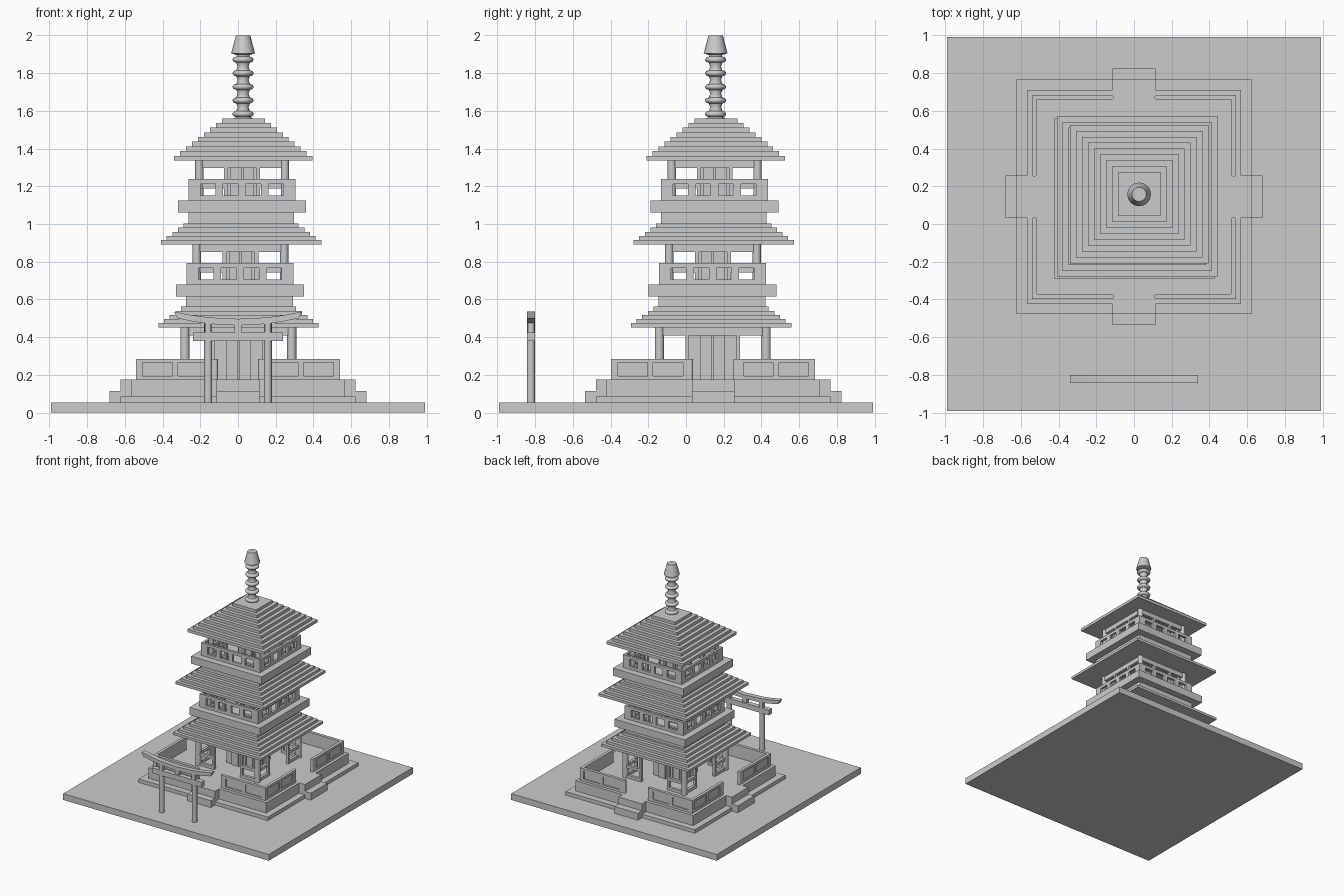
import bpy, math
from mathutils import Vector

cube = bpy.data.objects.get("Cube")
if cube:
    bpy.data.objects.remove(cube, do_unlink=True)

stone = bpy.data.materials.new("plain_grey")
stone.use_nodes = True
GREY = (0.6, 0.6, 0.6, 1)
stone.diffuse_color = GREY
stone.node_tree.nodes["Principled BSDF"].inputs["Base Color"].default_value = GREY


def mesh_object(name, verts, faces):
    me = bpy.data.meshes.new(name)
    me.from_pydata(verts, [], faces)
    me.materials.append(stone)
    ob = bpy.data.objects.new(name, me)
    bpy.context.collection.objects.link(ob)
    return ob


def boxes(name, spans, center=(0, 0), sides=1):
    """One object made of boxes (x0, x1, y0, y1, z0, z1), repeated in quarter turns."""
    verts, faces = [], []
    for k in range(sides):
        c, s = round(math.cos(k * math.pi / 2)), round(math.sin(k * math.pi / 2))
        for x0, x1, y0, y1, z0, z1 in spans:
            n = len(verts)
            for z in (z0, z1):
                for x, y in ((x0, y0), (x1, y0), (x1, y1), (x0, y1)):
                    verts.append((center[0] + c * x - s * y, center[1] + s * x + c * y, z))
            faces += [[n + 3, n + 2, n + 1, n], [n + 4, n + 5, n + 6, n + 7]]
            faces += [[n + i, n + (i + 1) % 4, n + (i + 1) % 4 + 4, n + i + 4] for i in range(4)]
    return mesh_object(name, verts, faces)


def slab(name, half, z0, z1, center):
    return boxes(name, [(-half, half, -half, half, z0, z1)], center)


def lathe(name, profile, center, n=16):
    """Revolve (radius, z) points around a vertical axis and cap both ends."""
    verts = [(center[0] + r * math.cos(2 * math.pi * i / n),
              center[1] + r * math.sin(2 * math.pi * i / n), z)
             for r, z in profile for i in range(n)]
    faces = [[j * n + i, j * n + (i + 1) % n, (j + 1) * n + (i + 1) % n, (j + 1) * n + i]
             for j in range(len(profile) - 1) for i in range(n)]
    last = (len(profile) - 1) * n
    faces += [list(range(n))[::-1], [last + i for i in range(n)]]
    ob = mesh_object(name, verts, faces)
    bpy.ops.object.select_all(action="DESELECT")
    ob.select_set(True)
    bpy.context.view_layer.objects.active = ob
    bpy.ops.object.shade_smooth_by_angle(angle=math.radians(40))
    return ob


def mirrored(spans):
    return spans + [(-b, -a, *rest) for a, b, *rest in spans]


def axis(dx):
    """The tower leans very slightly as it rises."""
    return (dx, dx + 0.13)


def corner_columns(name, center, half, r, z0, z1):
    for sx in (-1, 1):
        for sy in (-1, 1):
            lathe(name, [(r, z0), (r, z1)], (center[0] + sx * half, center[1] + sy * half))


# Ground and stepped terrace with stairs on all four sides
yard = (0, 0.144)
slab("ground_slab", 0.99, 0, 0.055, (0, 0))
slab("terrace_foot", 0.622, 0.055, 0.086, yard)
slab("terrace", 0.567, 0.086, 0.175, yard)
boxes("terrace_stairs", [(-0.113, 0.113, -0.68, -0.622, 0.055, 0.115),
                         (-0.113, 0.113, -0.622, -0.567, 0.086, 0.175)], yard, 4)

# Yard wall with two recessed panels per segment
outer, inner = 0.541, 0.515
wall = [(0.12, outer - 0.008, -outer + 0.008, -inner, 0.175, 0.285)]
for z0, z1 in ((0.175, 0.195), (0.265, 0.285)):
    wall.append((0.12, outer, -outer, -outer + 0.008, z0, z1))
for x0, x1 in ((0.12, 0.16), (0.318, 0.348), (0.505, outer)):
    wall.append((x0, x1, -outer, -outer + 0.008, 0.195, 0.265))
boxes("yard_wall", mirrored(wall), yard, 4)
mid = (outer + inner) / 2
for k in range(4):
    for s in (-1, 1):
        v = Vector((s * 0.12, -mid))
        a = k * math.pi / 2
        p = (v.x * math.cos(a) - v.y * math.sin(a), v.x * math.sin(a) + v.y * math.cos(a) + yard[1])
        lathe("yard_wall_end", [(0.013, 0.175), (0.013, 0.285)], p, 12)


# Storey: corner columns, lintels, core with doors, window screens
def storey(name, center, half, r, z0, z1, core, door, lintel):
    corner_columns(name + "_column", center, half, r, z0, z1)
    t = 0.012
    boxes(name + "_lintel", [(-half, half, -half - t, -half + t, z1 - lintel, z1)], center, 4)
    slab(name + "_core", core, z0, z1, center)
    boxes(name + "_door", mirrored([(0.004, door, -core - 0.012, -core, z0, z1 - lintel)]), center, 4)
    h = z1 - z0
    bars = [(core, core + 0.02, -half - t, -half + t, z0, z1 - lintel)]
    for f in (0.0, 0.3):
        bars.append((core, half, -half - t, -half + t, z0 + f * h, z0 + f * h + 0.025))
    boxes(name + "_window_screen", mirrored(bars), center, 4)


# Gallery: solid deck and a pierced railing
def gallery(name, center, z0):
    slab(name + "_deck", 0.34, z0, z0 + 0.065, center)
    b, w, t = z0 + 0.065, 0.283, 0.02
    rail = [(-w, w, -w, -w + t, b, b + 0.025), (-w, w, -w, -w + t, b + 0.088, b + 0.113)]
    posts = [(0, 0.02), (0.1, 0.14), (0.22, w)]
    rail += mirrored([(x0, x1, -w, -w + t, b + 0.025, b + 0.088) for x0, x1 in posts])
    boxes(name + "_railing", rail, center, 4)


# Stepped roof
def roof(name, center, z0, z1, half_low, half_top, count):
    dz = (z1 - z0) / count
    for i in range(count):
        half = half_low + (half_top - half_low) * i / (count - 1)
        slab(name + "_tier", half, z0 + i * dz, z0 + (i + 1) * dz, center)


storey("ground_storey", (0.002, 0.142), 0.283, 0.024, 0.175, 0.455, 0.125, 0.066, 0.045)
roof("lower_roof", axis(0.003), 0.452, 0.562, 0.425, 0.305, 5)
slab("lower_neck", 0.283, 0.562, 0.615, axis(0.008))

gallery("middle_gallery", axis(0.011), 0.615)
storey("middle_storey", axis(0.013), 0.232, 0.022, 0.68, 0.892, 0.075, 0.062, 0.04)
roof("middle_roof", axis(0.017), 0.892, 1.003, 0.425, 0.305, 5)
slab("middle_neck", 0.28, 1.003, 1.06, axis(0.018))

gallery("upper_gallery", axis(0.021), 1.06)
storey("upper_storey", axis(0.022), 0.227, 0.022, 1.125, 1.337, 0.075, 0.062, 0.04)
roof("upper_roof", axis(0.028), 1.337, 1.56, 0.368, 0.114, 9)

# Spire: ringed shaft and tapered finial
profile = [(0.05, 1.56)]
for i in range(5):
    z = 1.583 + i * 0.072
    profile += [(0.036, z - 0.016), (0.049, z - 0.012), (0.055, z - 0.004),
                (0.055, z + 0.004), (0.049, z + 0.012), (0.036, z + 0.016), (0.029, z + 0.036)]
profile += [(0.036, 1.905)]
lathe("spire_shaft", profile, axis(0.027))
lathe("spire_finial", [(0.034, 1.895), (0.063, 1.905), (0.038, 2.0)], axis(0.027))

# Entrance gate
gy = -0.822
for s in (-1, 1):
    lathe("gate_pillar", [(0.021, 0.055), (0.021, 0.495)], (s * 0.158, gy))
d = 0.021
boxes("gate_crossbar", [(-0.238, 0.238, gy - d, gy + d, 0.38, 0.425)])
boxes("gate_struts", [(x - 0.019, x + 0.019, gy - 0.015, gy + 0.015, 0.425, 0.495)
                      for x in (-0.158, 0, 0.158)])

# Gate top beam, rising toward its ends
stations = [-0.338, -0.25, -0.15, 0, 0.15, 0.25, 0.338]
verts, faces = [], []
for x in stations:
    lift = 0.038 * (abs(x) / 0.338) ** 2
    xb = x * 0.95
    verts += [(xb, gy - d, 0.462 + lift), (xb, gy + d, 0.462 + lift),
              (x, gy + d, 0.497 + lift), (x, gy - d, 0.497 + lift)]
for i in range(len(stations) - 1):
    for j in range(4):
        a, b = i * 4 + j, i * 4 + (j + 1) % 4
        faces.append([a, a + 4, b + 4, b][::-1])
end = len(verts) - 4
faces += [[3, 2, 1, 0][::-1], [end + 3, end + 2, end + 1, end]]
beam = mesh_object("gate_top_beam", verts, faces)
beam.data.validate()
